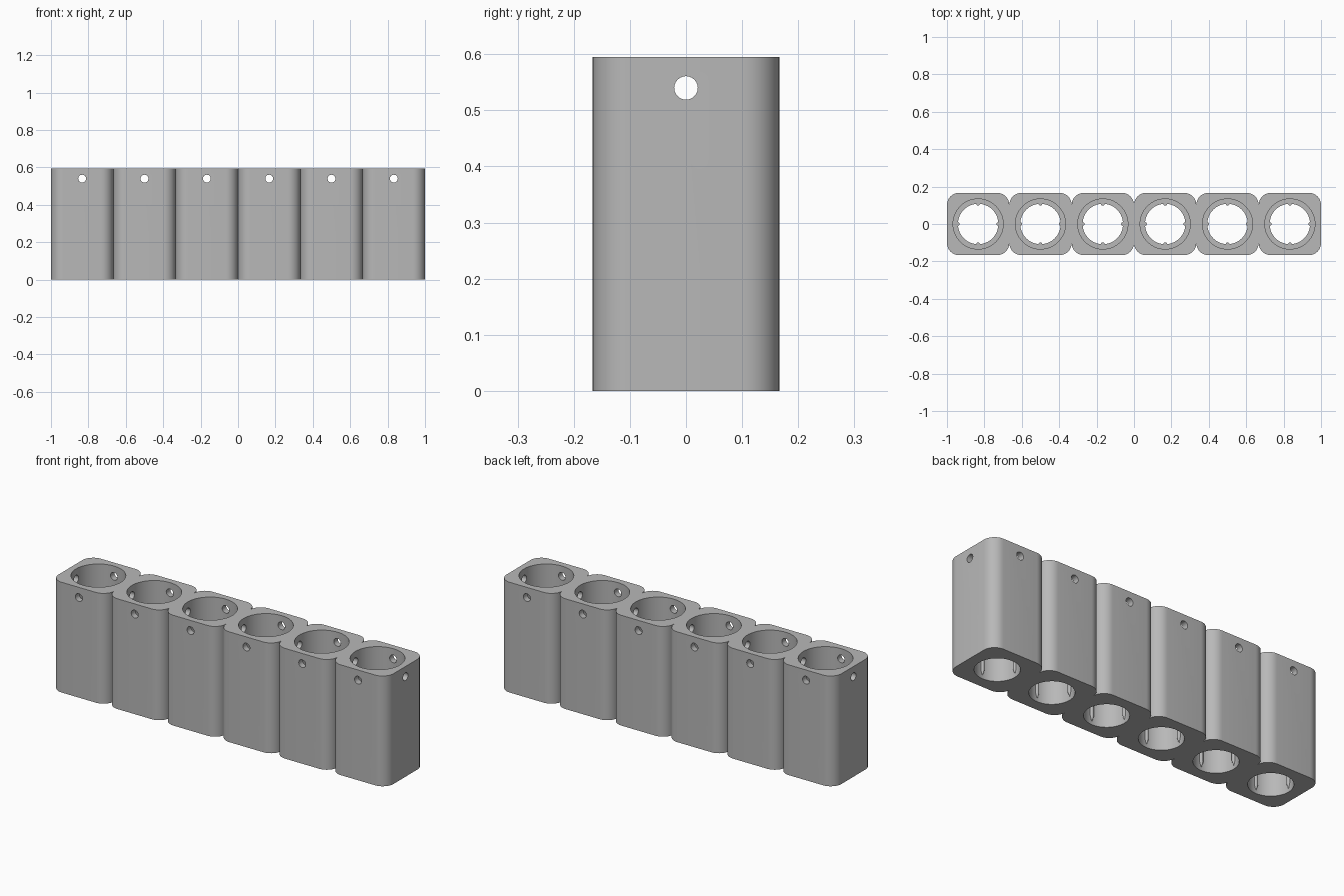
import bpy, bmesh, math
from mathutils import Matrix

if "Cube" in bpy.data.objects:
    bpy.data.objects.remove(bpy.data.objects["Cube"], do_unlink=True)

CELLS = 6
PITCH = 2 / CELLS
HALF = PITCH / 2
HEIGHT = 0.595
CORNER = 0.065
STEP_Z = 0.3
WIDE_R, NARROW_R = 0.134, 0.108
HOLE_Z, HOLE_R = 0.54, 0.021
centres = [-1 + HALF + i * PITCH for i in range(CELLS)]

grey = bpy.data.materials.new("plain grey")
grey.use_nodes = True
grey.diffuse_color = (0.48, 0.48, 0.48, 1)
grey.node_tree.nodes["Principled BSDF"].inputs["Base Color"].default_value = (0.48, 0.48, 0.48, 1)


def finish(name, bm):
    bmesh.ops.recalc_face_normals(bm, faces=bm.faces[:])
    mesh = bpy.data.meshes.new(name)
    bm.to_mesh(mesh)
    bm.free()
    mesh.materials.append(grey)
    ob = bpy.data.objects.new(name, mesh)
    bpy.context.scene.collection.objects.link(ob)
    return ob


def turn(bm, profile, sides, matrix):
    """Closed solid of revolution from (radius, height) pairs."""
    rings = []
    for r, z in profile:
        angles = [math.tau * i / sides for i in range(sides)]
        rings.append([bm.verts.new(matrix @ Matrix.Translation(
            (r * math.cos(a), r * math.sin(a), z)).translation) for a in angles])
    for low, high in zip(rings, rings[1:]):
        for i in range(sides):
            j = (i + 1) % sides
            bm.faces.new((low[i], low[j], high[j], high[i]))
    bm.faces.new(rings[0][::-1])
    bm.faces.new(rings[-1])


def cut(target, name, bm):
    cutter = finish(name, bm)
    cutter.hide_render = True
    mod = target.modifiers.new(name, 'BOOLEAN')
    mod.operation = 'DIFFERENCE'
    mod.solver = 'EXACT'
    mod.object = cutter
    bpy.context.view_layer.objects.active = target
    bpy.ops.object.modifier_apply(modifier=name)
    bpy.data.objects.remove(cutter, do_unlink=True)


# Block: a row of rounded cells drawn as one outline
def row_edge(sign):
    pts = []
    for c in centres:
        for side in (-1, 1):
            for i in range(11):
                t = math.pi / 2 * i / 10
                a = t if side < 0 else math.pi / 2 - t
                pts.append((sign * (c + side * (HALF - CORNER + CORNER * math.cos(a))),
                            sign * (HALF - CORNER + CORNER * math.sin(a))))
    return pts


bm = bmesh.new()
outline = [bm.verts.new((x, y, 0)) for x, y in row_edge(1) + row_edge(-1)]
base = bm.faces.new(outline)
top = bmesh.ops.extrude_face_region(bm, geom=[base])["geom"]
bmesh.ops.translate(bm, vec=(0, 0, HEIGHT),
                    verts=[v for v in top if isinstance(v, bmesh.types.BMVert)])
bmesh.ops.remove_doubles(bm, verts=bm.verts[:], dist=0.0001)
block = finish("holder_block", bm)

# Stepped bores
bm = bmesh.new()
for x in centres:
    turn(bm, [(NARROW_R, -0.1), (NARROW_R, STEP_Z), (WIDE_R, STEP_Z), (WIDE_R, 0.7)],
         64, Matrix.Translation((x, 0, 0)))
cut(block, "bore_cutter", bm)

# Small cross holes, front to back and end to end
bm = bmesh.new()
for x in centres:
    turn(bm, [(HOLE_R, -0.3), (HOLE_R, 0.3)], 24,
         Matrix.Translation((x, 0, HOLE_Z)) @ Matrix.Rotation(math.pi / 2, 4, 'X'))
cut(block, "front_hole_cutter", bm)
bm = bmesh.new()
turn(bm, [(HOLE_R, -1.2), (HOLE_R, 1.2)], 24,
     Matrix.Translation((0, 0, HOLE_Z)) @ Matrix.Rotation(math.pi / 2, 4, 'Y'))
cut(block, "end_hole_cutter", bm)

# Grip ribs with tapered lower ends inside each narrow bore
bm = bmesh.new()
for x in centres:
    for k in range(4):
        a = k * math.pi / 2
        turn(bm, [(0.002, 0.02), (0.01, 0.045), (0.01, STEP_Z - 0.002)], 12,
             Matrix.Translation((x + 0.108 * math.cos(a), 0.108 * math.sin(a), 0)))
ribs = finish("grip_ribs", bm)

for ob in (block, ribs):
    bpy.ops.object.select_all(action='DESELECT')
    ob.select_set(True)
    bpy.context.view_layer.objects.active = ob
    bpy.ops.object.shade_smooth_by_angle(angle=math.radians(30))
